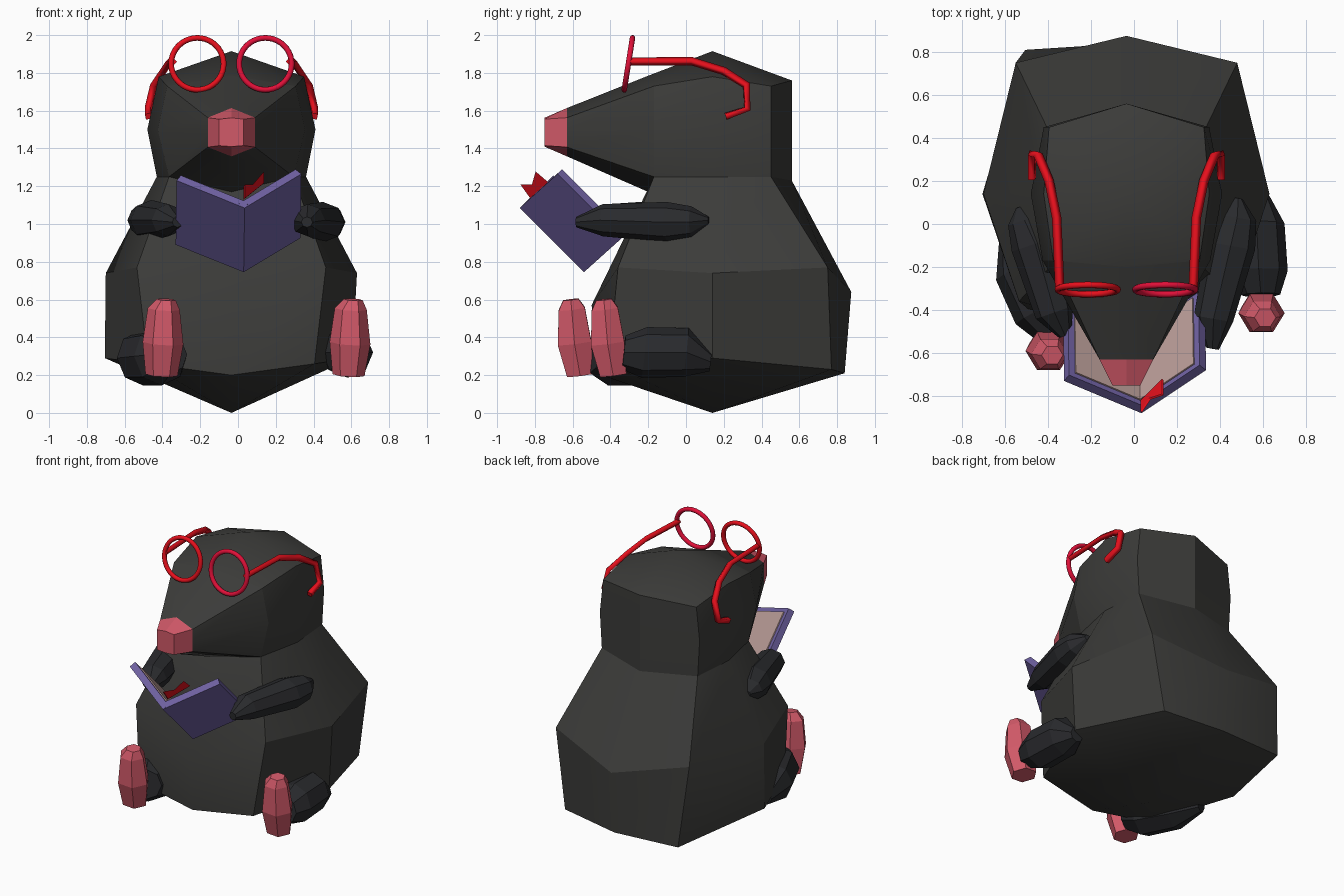
import bpy, bmesh, math
from mathutils import Vector as V

if "Cube" in bpy.data.objects:
    bpy.data.objects.remove(bpy.data.objects["Cube"])

CX = -0.035  # symmetry plane of body and head


def mat(name, r, g, b):
    m = bpy.data.materials.new(name)
    m.diffuse_color = (r, g, b, 1)
    m.use_nodes = True
    m.node_tree.nodes["Principled BSDF"].inputs["Base Color"].default_value = m.diffuse_color
    return m


FUR = mat("fur", .045, .045, .042)
LIMB = mat("limb_fur", .022, .023, .026)
PINK = mat("pink", .64, .1, .14)
RED = mat("red", .8, .005, .012)
CRIMSON = mat("crimson", .75, .005, .04)
PURPLE = mat("purple", .16, .12, .36)
PAPER = mat("paper", .5, .34, .32)


def loft(name, rings, material, caps=(True, True), skip=lambda r, c: False, smooth=0):
    """Skin closed rings of equal point count."""
    bm = bmesh.new()
    vs = [[bm.verts.new(p) for p in ring] for ring in rings]
    n = len(rings[0])
    for r in range(len(rings) - 1):
        for c in range(n):
            if not skip(r, c):
                d = (c + 1) % n
                bm.faces.new((vs[r][c], vs[r][d], vs[r + 1][d], vs[r + 1][c]))
    if caps[0]:
        bm.faces.new(vs[0][::-1])
    if caps[1]:
        bm.faces.new(vs[-1])
    bmesh.ops.remove_doubles(bm, verts=bm.verts, dist=1e-5)
    bmesh.ops.recalc_face_normals(bm, faces=bm.faces)
    me = bpy.data.meshes.new(name)
    bm.to_mesh(me)
    bm.free()
    ob = bpy.data.objects.new(name, me)
    bpy.context.collection.objects.link(ob)
    me.materials.append(material)
    if smooth:
        bpy.ops.object.select_all(action='DESELECT')
        bpy.context.view_layer.objects.active = ob
        ob.select_set(True)
        bpy.ops.object.shade_smooth_by_angle(angle=math.radians(smooth))
    return ob


def mirror_ring(half):
    """Half ring from centre to centre, completed on the other side."""
    full = half + [(-x, y, z) for x, y, z in half[-2:0:-1]]
    return [V((x + CX, y, z)) for x, y, z in full]


def spindle(name, path, material, sides=6, squash=1.0):
    """Faceted limb: path of (x, y, z, radius)."""
    axis = (V(path[-1][:3]) - V(path[0][:3])).normalized()
    up = V((0, 1, 0)) if abs(axis.z) > .7 else V((0, 0, 1))
    a = axis.cross(up).normalized()
    b = axis.cross(a)
    rings = []
    for x, y, z, r in path:
        rings.append([V((x, y, z)) + a * r * math.cos(t) + b * r * squash * math.sin(t)
                      for t in [math.tau * i / sides for i in range(sides)]])
    return loft(name, rings, material)


# Body and head: rings listed front, front corner, side, back corner, back
half_rings = [
    [(0, .14, 0)] * 5,
    [(0, -.45, .20), (.44, -.41, .26), (.67, .14, .29), (.47, .81, .22), (0, .84, .21)],
    [(0, -.50, .57), (.50, -.36, .77), (.665, .14, .74), (.515, .75, .77), (0, .875, .64)],
    [(0, -.20, 1.17), (.33, -.17, 1.25), (.395, .14, 1.25), (.37, .45, 1.25), (0, .56, 1.23)],
    [(0, -.20, 1.50), (.39, -.17, 1.50), (.445, .14, 1.50), (.385, .45, 1.50), (0, .56, 1.50)],
    [(0, -.20, 1.785), (.34, -.17, 1.73), (.385, .14, 1.78), (.36, .45, 1.73), (0, .56, 1.76)],
    [(0, .14, 1.915)] * 5,
]
body = [mirror_ring(h) for h in half_rings]
body[1][2].x -= .03  # the right hip tucks in a little
body[1][3] += V((-.04, -.04, .01))
loft("body_and_head", body, FUR, (False, False),
     skip=lambda r, c: r in (3, 4) and c in (0, 7), smooth=28)

# Snout and nose: sections listed top, upper corner, side, lower corner, bottom
snout_back = [(0, -.20, 1.785), (.34, -.17, 1.73), (.39, -.17, 1.50), (.33, -.17, 1.25), (0, -.20, 1.17)]


def nose_section(y, w, h, corner):
    return [(0, y, 1.487 + h), (w, y, 1.485 + corner), (w, y, 1.485),
            (w, y, 1.485 - corner), (0, y, 1.485 - h)]


nose_base = nose_section(-.63, .125, .127, .078)
loft("snout", [mirror_ring(snout_back), mirror_ring(nose_base)], FUR, (False, False), smooth=32)
loft("nose", [mirror_ring(nose_base), mirror_ring(nose_section(-.75, .065, .075, .07))], PINK)

# Arms
spindle("right_arm", [(.365, -.58, 1.01, .03), (.37, -.44, 1.02, .092), (.45, -.10, 1.01, .115),
                      (.48, .03, 1.01, .09), (.485, .12, 1.02, .02)], LIMB, 8, .93)
spindle("left_arm", [(-.32, -.52, 1.01, .03), (-.37, -.41, 1.02, .092), (-.46, -.09, 1.02, .115),
                     (-.51, .02, 1.02, .08), (-.53, .08, 1.02, .02)], LIMB, 8, .93)

# Legs
spindle("right_leg", [(.59, -.33, .32, .09), (.58, -.22, .32, .135),
                      (.57, .0, .32, .13), (.58, .13, .27, .05)], LIMB, 8)
spindle("left_leg", [(-.36, -.50, .31, .10), (-.41, -.40, .30, .155),
                     (-.51, -.20, .29, .145), (-.58, -.03, .26, .05)], LIMB, 8)

# Feet
for label, fx, fy in (("right", .595, -.415), ("left", -.395, -.59)):
    spindle(label + "_foot", [(fx - .01, fy + .03, .20, .085), (fx - .002, fy, .37, .108),
                              (fx + .002, fy - .015, .55, .085), (fx + .015, fy - .02, .60, .05)],
            PINK, 6, .95)

# Open book: two covers meeting at the spine, each with a page block
s0, s1 = V((.03, -.54, .745)), V((.035, -.88, 1.085))
u = s1 - s0


def slab(name, origin, along, across, depth, material):
    base = [origin, origin + along, origin + along + across, origin + across]
    return loft(name, [base, [p + depth for p in base]], material)


for label, v in (("right", V((.30, .20, .18))), ("left", V((-.36, .15, .145)))):
    n = u.cross(v).normalized()
    if n.z < 0:
        n = -n
    slab(label + "_cover", s0, u, v, n * .045, PURPLE)
    slab(label + "_pages", s0 + u * .04 + v * .04 + n * .04, u * .9, v * .88, n * .012, PAPER)

# Forked bookmark ribbon
tail = [V(p) for p in ((.03, -.87, 1.20), (.07, -.81, 1.20), (.13, -.79, 1.27),
                       (.13, -.72, 1.21), (.03, -.82, 1.13))]
loft("bookmark", [tail, [p + V((.008, -.006, .008)) for p in tail]], RED)

# Glasses: two rims and two ear pieces
for label, x in (("right", .145), ("left", -.215)):
    bpy.ops.mesh.primitive_torus_add(major_segments=40, minor_segments=10, major_radius=.139,
                                     minor_radius=.015, location=(x, -.305, 1.848),
                                     rotation=(math.radians(81), 0, 0))
    rim = bpy.context.object
    rim.name = label + "_rim"
    rim.data.materials.append(CRIMSON if label == "right" else RED)
    bpy.ops.object.shade_smooth_by_angle(angle=math.radians(60))

ear = [(.30, -.31, 1.86), (.315, .03, 1.862), (.35, .20, 1.81), (.40, .32, 1.735),
       (.43, .325, 1.61), (.43, .21, 1.57)]
for side, label in ((1, "right"), (-1, "left")):
    cu = bpy.data.curves.new(label + "_ear_piece", 'CURVE')
    cu.dimensions = '3D'
    cu.bevel_depth = .022
    cu.bevel_resolution = 0
    cu.use_fill_caps = True
    sp = cu.splines.new('POLY')
    sp.points.add(len(ear) - 1)
    for pt, (x, y, z) in zip(sp.points, ear):
        pt.co = (side * (x + .01) + CX, y, z, 1)
    cu.materials.append(RED)
    bpy.context.collection.objects.link(bpy.data.objects.new(label + "_ear_piece", cu))
